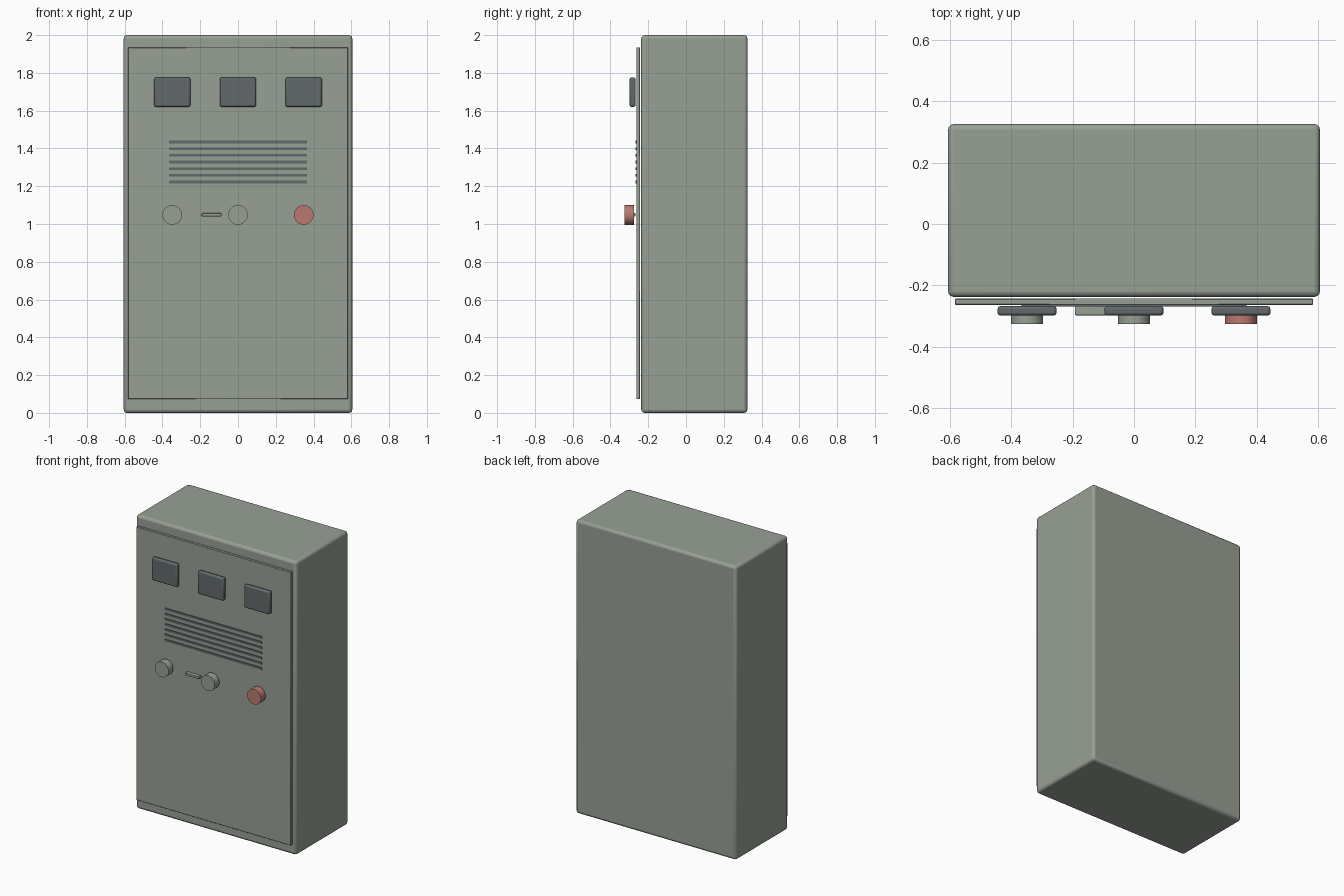
import bpy
import math
from mathutils import Vector

cube = bpy.data.objects.get("Cube")
if cube:
    bpy.data.objects.remove(cube, do_unlink=True)


def material(name, rgb):
    m = bpy.data.materials.new(name)
    m.use_nodes = True
    colour = (*rgb, 1.0)
    m.diffuse_color = colour
    m.node_tree.nodes["Principled BSDF"].inputs["Base Color"].default_value = colour
    return m


green = material("grey green paint", (0.31, 0.355, 0.30))
slate = material("dark slate", (0.122, 0.144, 0.147))
red = material("faded red", (0.485, 0.195, 0.162))


def finish(obj, name, mat, bevel, segments):
    obj.name = name
    obj.data.materials.append(mat)
    if bevel:
        mod = obj.modifiers.new("rounded edges", "BEVEL")
        mod.width = bevel
        mod.segments = segments
        mod.limit_method = "ANGLE"
    bpy.ops.object.shade_smooth_by_angle(angle=math.radians(35))
    return obj


def box(name, low, high, mat, bevel=0, segments=2):
    low, high = Vector(low), Vector(high)
    bpy.ops.mesh.primitive_cube_add(size=1, location=(low + high) / 2)
    obj = bpy.context.object
    obj.scale = high - low
    bpy.ops.object.transform_apply(location=False, rotation=False, scale=True)
    return finish(obj, name, mat, bevel, segments)


def knob(name, x, mat):
    bpy.ops.mesh.primitive_cylinder_add(
        vertices=32, radius=0.052, depth=0.05,
        location=(x, -0.3, 1.048), rotation=(math.pi / 2, 0, 0))
    return finish(bpy.context.object, name, mat, 0, 1)


# Cabinet and its front door
box("cabinet_body", (-0.605, -0.237, 0), (0.605, 0.325, 2), green, 0.018, 3)
box("door", (-0.582, -0.263, 0.073), (0.582, -0.243, 1.935), green, 0.002, 1)

# Row of meters
for side, x in (("right", -0.348), ("middle", 0), ("left", 0.348)):
    box(f"meter_{side}", (x - 0.096, -0.298, 1.62), (x + 0.096, -0.267, 1.776), slate, 0.009, 2)

# Ventilation slats
for i in range(7):
    z = 1.222 + i * 0.0353
    box(f"vent_slat_{i + 1}", (-0.366, -0.268, z - 0.007), (0.366, -0.262, z + 0.007), slate)

# Control knobs and door handle
knob("knob_right", -0.348, green)
knob("knob_middle", 0, green)
knob("stop_button", 0.348, red)
box("door_handle", (-0.192, -0.297, 1.04), (-0.088, -0.268, 1.057), green, 0.003, 2)
